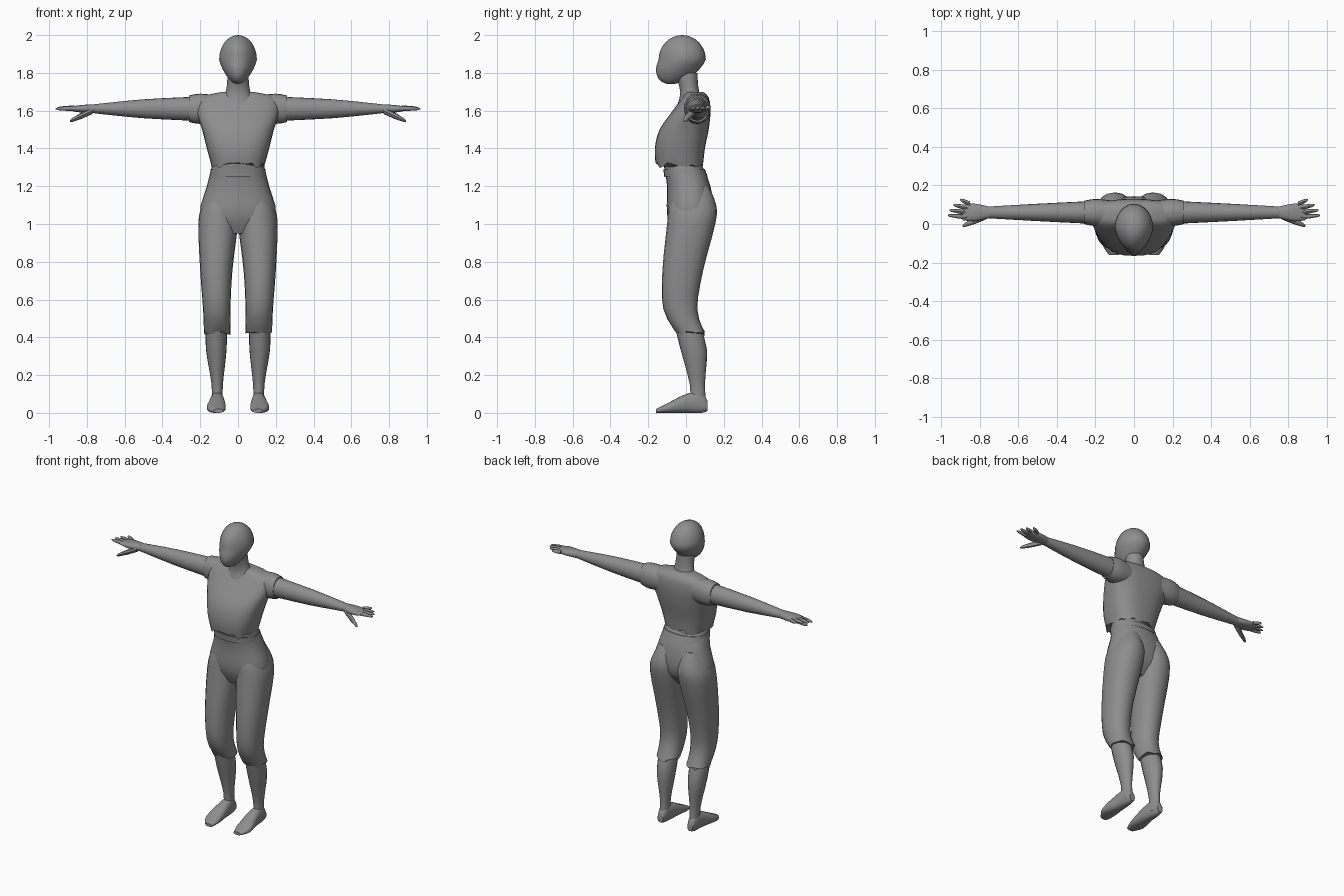
import bpy, bmesh, math, random
from mathutils import Vector

random.seed(4)
cube = bpy.data.objects.get("Cube")
if cube:
    bpy.data.objects.remove(cube)

grey = bpy.data.materials.new("plain grey")
grey.use_nodes = True
GREY = (.27, .27, .27, 1)
grey.diffuse_color = GREY
grey.node_tree.nodes["Principled BSDF"].inputs["Base Color"].default_value = GREY

# Where x, y and z are found in a section, for each loft direction
AXIS_ORDER = {"z": (1, 2, 0), "x": (0, 1, 2), "y": (1, 0, 2)}


def finish(name, bm):
    """Turn a bmesh into a smooth-shaded grey object."""
    bmesh.ops.recalc_face_normals(bm, faces=bm.faces)
    mesh = bpy.data.meshes.new(name)
    bm.to_mesh(mesh)
    bm.free()
    mesh.materials.append(grey)
    obj = bpy.data.objects.new(name, mesh)
    bpy.context.collection.objects.link(obj)
    bpy.ops.object.select_all(action="DESELECT")
    obj.select_set(True)
    bpy.context.view_layer.objects.active = obj
    bpy.ops.object.shade_smooth_by_angle(angle=math.radians(45))


def smooth_path(keys, steps):
    """Pass a flowing curve through the key sections."""
    keys = [Vector(key) for key in keys]
    padded = [keys[0]] + keys + [keys[-1]]
    path = []
    for before, start, end, after in zip(padded, padded[1:], padded[2:], padded[3:]):
        for step in range(steps):
            f = step / steps
            leave, arrive = (end - before) / 2, (after - start) / 2
            ease = f * f * (3 - 2 * f)
            path.append(start.lerp(end, ease)
                        + leave * f * (1 - f) ** 2 - arrive * f * f * (1 - f))
    return path + [keys[-1]]


def superellipse(angle, power):
    """Point on a unit outline that gets boxier as the power rises."""
    c, s = math.cos(angle), math.sin(angle)
    return (math.copysign(abs(c) ** (2 / power), c),
            math.copysign(abs(s) ** (2 / power), s))


def loft(name, axis, keys, side=1, sides=20, power=2, steps=3, ragged=0):
    """Skin rings given as (position, low a, high a, low b, high b)."""
    bm = bmesh.new()
    rings = []
    for t, a_low, a_high, b_low, b_high in smooth_path(keys, steps):
        ring = []
        for i in range(sides):
            u, v = superellipse(math.tau * i / sides, power)
            jitter = 0 if rings else random.uniform(-ragged, ragged)
            section = (t + jitter,
                       (a_low + a_high + u * (a_high - a_low)) / 2,
                       (b_low + b_high + v * (b_high - b_low)) / 2)
            x, y, z = (section[slot] for slot in AXIS_ORDER[axis])
            ring.append(bm.verts.new((x * side, y, z)))
        rings.append(ring)
    for lower, upper in zip(rings, rings[1:]):
        for i in range(sides):
            bm.faces.new((lower[i - 1], lower[i], upper[i], upper[i - 1]))
    bm.faces.new(rings[0])
    bm.faces.new(rings[-1])
    finish(name, bm)


def trunk(name, rows, **options):
    """Symmetric upright part from (height, half width, front, back)."""
    loft(name, "z", [(z, -w, w, front, back) for z, w, front, back in rows],
         sides=28, **options)


def limb(name, rows, side, **options):
    """Part along the outstretched arm from (x, half depth, half height)."""
    y, z = .06, 1.61
    loft(name, "x", [(x, y - depth, y + depth, z - height, z + height)
                     for x, depth, height in rows], side, **options)


def digit(name, root, tip, radius, side):
    """Finger that narrows to a rounded tip."""
    root, tip = Vector(root), Vector(tip)
    keys = []
    for f in (0, .5, .9, 1):
        x, y, z = root.lerp(tip, f)
        r = radius * math.sqrt(1.05 - f ** 4)
        keys.append((x, y - r, y + r, z - r, z + r))
    loft(name, "x", keys, side, sides=8, steps=1)


# Egg-shaped head whose lower half narrows and moves forward into the jaw
head = bmesh.new()
bmesh.ops.create_uvsphere(head, u_segments=24, v_segments=16, radius=1)
for vert in head.verts:
    x, y, z = vert.co
    drop = max(0, -z)
    front = max(0, -y)
    vert.co = (x * (1 - .3 * drop) * (1 - .2 * front) * .1,
               y * .125 - .02 - .06 * drop,
               z * .13 + 1.87)
finish("head", head)

# Nose and neck
trunk("nose", [(1.8, .01, -.15, -.1), (1.82, .015, -.16, -.1), (1.88, .005, -.14, -.1)], steps=1)
trunk("neck", [(1.62, .11, -.05, .11), (1.7, .065, -.03, .07), (1.8, .055, -.06, .06)])

# Cropped top with a ragged hem
trunk("shirt", [(1.31, .14, -.16, .09), (1.4, .165, -.165, .1), (1.5, .19, -.14, .12),
                (1.6, .22, -.07, .13), (1.67, .2, -.02, .12), (1.7, .08, 0, .09)],
      power=2.6, ragged=.015)

# Trouser hips and waistband
trunk("trouser_hips", [(.95, .1, -.06, .07), (1.05, .2, -.1, .14),
                       (1.2, .165, -.1, .13), (1.32, .135, -.12, .08)], power=2.3)
trunk("waistband", [(1.25, .15, -.115, .115), (1.29, .145, -.12, .1)], power=2.3)

for side, label in ((1, "left"), (-1, "right")):
    # Trouser leg with a loose cuff below the knee
    loft(label + "_trouser_leg", "z",
         [(.42, .04, .18, -.05, .1), (.55, .04, .185, -.12, .06), (.75, .03, .2, -.125, .09),
          (1, 0, .21, -.1, .155), (1.1, 0, .19, -.09, .16), (1.2, .03, .14, -.06, .12)],
         side, power=2.2, ragged=.012)

    # Bare shin and ankle
    loft(label + "_shin", "z",
         [(.03, .08, .14, .02, .11), (.15, .08, .14, .02, .1),
          (.34, .06, .17, -.03, .11), (.5, .06, .17, -.07, .06)], side)

    # Foot from heel to toe tips
    loft(label + "_foot", "y",
         [(.115, .09, .13, .01, .06), (.08, .08, .14, 0, .11), (0, .07, .15, 0, .1),
          (-.1, .065, .165, 0, .05), (-.16, .08, .13, 0, .02)], side, power=2.4)

    # Short sleeve, bare arm and palm
    limb(label + "_sleeve", [(.1, .06, .07), (.2, .07, .08), (.26, .06, .07)], side, power=2.2)
    limb(label + "_arm", [(.2, .06, .065), (.5, .045, .05), (.76, .03, .024)], side)
    limb(label + "_palm", [(.75, .03, .024), (.83, .046, .02), (.89, .04, .01)], side, power=2.4)

    # Fingers fan out and shorten towards the little finger, with a lowered thumb
    for n, name in enumerate(("index", "middle", "ring", "little")):
        digit(f"{label}_{name}_finger", (.85, .035 + .023 * n, 1.612),
              (.965 - .007 * n * n, .045 + .027 * n, 1.61 + .003 * n), .012, side)
    digit(label + "_thumb", (.77, .04, 1.6), (.89, -.01, 1.545), .017, side)
